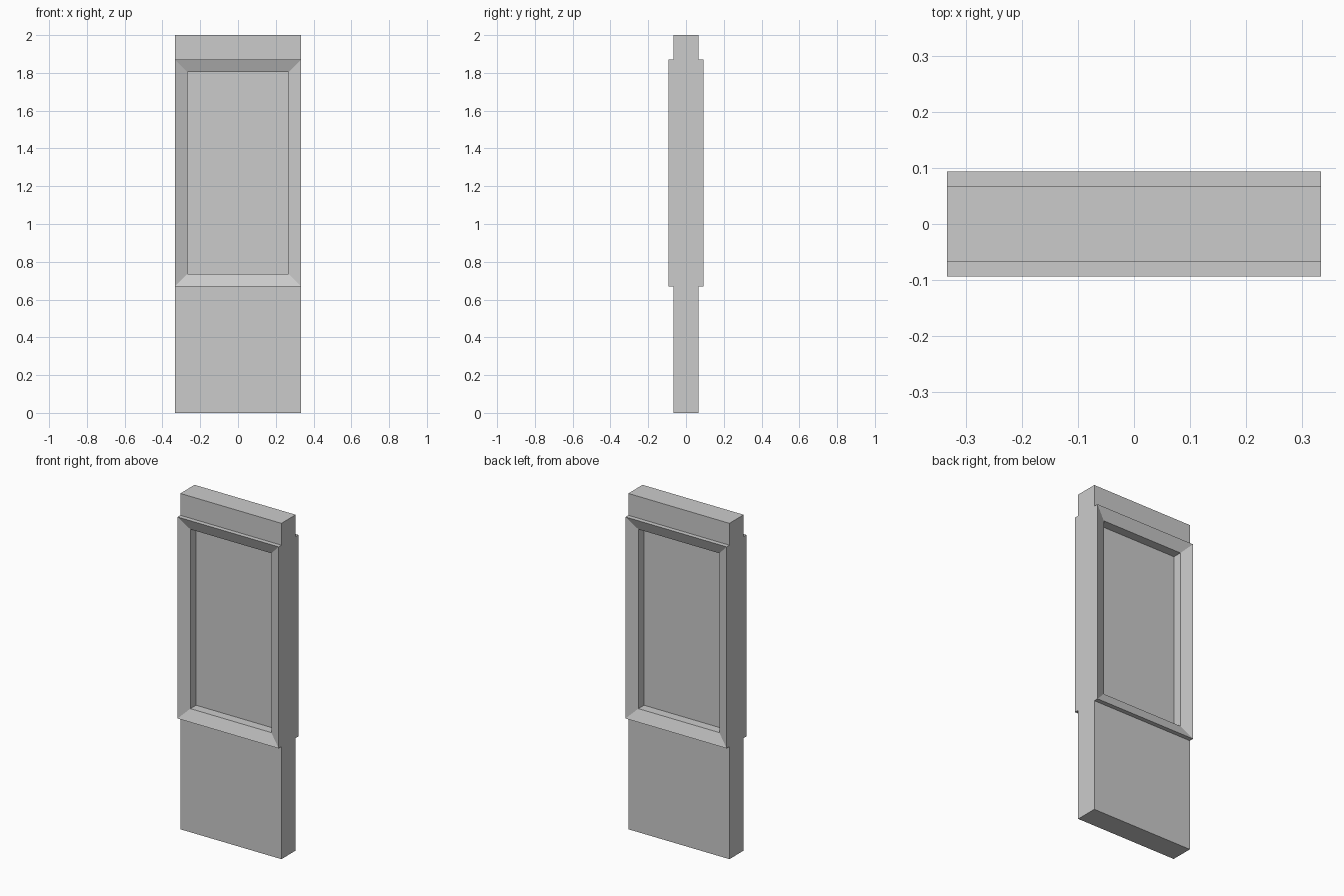
import bpy, bmesh

if "Cube" in bpy.data.objects:
    bpy.data.objects.remove(bpy.data.objects["Cube"])

W = 0.333             # half width of the wall segment
T = 0.067             # half thickness of the wall
Z0, Z1 = 0.67, 1.87   # frame bottom and top
B = 0.066             # frame border width


def finish(name, bm):
    bmesh.ops.recalc_face_normals(bm, faces=bm.faces)
    mesh = bpy.data.meshes.new(name)
    bm.to_mesh(mesh)
    bm.free()
    obj = bpy.data.objects.new(name, mesh)
    bpy.context.collection.objects.link(obj)
    return obj


def box(name, hx, hy, z0, z1):
    bm = bmesh.new()
    bmesh.ops.create_cube(bm, size=1)
    bmesh.ops.scale(bm, vec=(2 * hx, 2 * hy, z1 - z0), verts=bm.verts)
    bmesh.ops.translate(bm, vec=(0, 0, (z0 + z1) / 2), verts=bm.verts)
    return finish(name, bm)


# Wall below and above the window
box("lower_wall", W, T, 0, Z0)
box("upper_wall", W, T, Z1, 2)

# Frame: (inset, y) profile swept around the opening, bevelled inward on both sides
profile = [(0, -0.0935), (B, -T), (B, T), (0, 0.0935)]
bm = bmesh.new()
rings = []
for inset, y in profile:
    x, a, b = W - inset, Z0 + inset, Z1 - inset
    rings.append([bm.verts.new((px, y, pz))
                  for px, pz in ((-x, a), (x, a), (x, b), (-x, b))])
for i, ring in enumerate(rings):
    following = rings[(i + 1) % len(rings)]
    for j in range(4):
        k = (j + 1) % 4
        bm.faces.new((ring[j], ring[k], following[k], following[j]))
finish("window_frame", bm)

# Recessed pane
box("window_pane", W - B, 0.0135, Z0 + B, Z1 - B)
